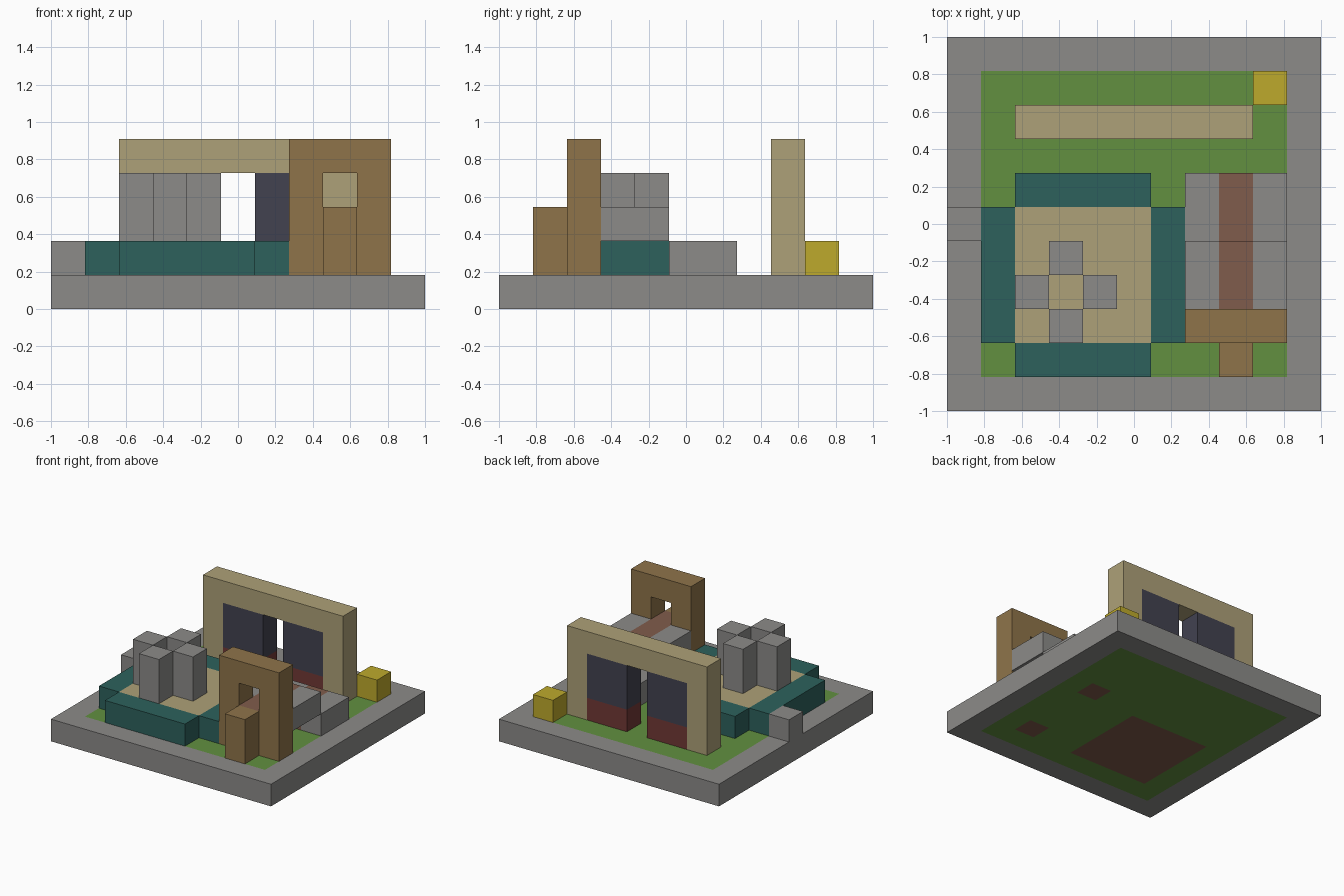
import bpy
import bmesh

N = 11              # blocks along each side of the base
U = 2 / N           # size of one block

if "Cube" in bpy.data.objects:
    bpy.data.objects.remove(bpy.data.objects["Cube"], do_unlink=True)


def material(name, rgb):
    lin = [((c / 255 + 0.055) / 1.055) ** 2.4 for c in rgb] + [1]
    m = bpy.data.materials.new(name)
    m.use_nodes = True
    m.diffuse_color = lin
    m.node_tree.nodes["Principled BSDF"].inputs["Base Color"].default_value = lin
    return m


stone = material("stone grey", (140, 139, 137))
grass = material("grass green", (98, 144, 64))
earth = material("earth brown", (128, 92, 76))
sand = material("pale sand", (174, 161, 120))
teal = material("dark teal", (45, 97, 92))
wood = material("wood brown", (143, 116, 74))
slate = material("dark slate", (66, 66, 80))
red = material("dark red", (114, 57, 54))
gold = material("yellow", (190, 170, 44))


def finish(name, bm, *mats):
    bmesh.ops.recalc_face_normals(bm, faces=bm.faces)
    mesh = bpy.data.meshes.new(name)
    bm.to_mesh(mesh)
    bm.free()
    for m in mats:
        mesh.materials.append(m)
    ob = bpy.data.objects.new(name, mesh)
    bpy.context.collection.objects.link(ob)
    return ob


def prism(name, mat, outline, j0, j1):
    """Extrude an outline of (x, z) block corners from row j0 to row j1."""
    bm = bmesh.new()
    face = bm.faces.new([bm.verts.new((i * U - 1, j0 * U - 1, k * U)) for i, k in outline])
    ext = bmesh.ops.extrude_face_region(bm, geom=[face])["geom"]
    moved = [v for v in ext if isinstance(v, bmesh.types.BMVert)]
    bmesh.ops.translate(bm, verts=moved, vec=(0, (j1 - j0) * U, 0))
    return finish(name, bm, mat)


def block(name, mat, i, j, k, di=1, dj=1, dk=1):
    """Box at block position i, j, k with its size in blocks."""
    return prism(name, mat, [(i, k), (i + di, k), (i + di, k + dk), (i, k + dk)], j, j + dj)


# Ground slab: stone border, grass inside, earth below the heavy parts
bm = bmesh.new()
bmesh.ops.create_grid(bm, x_segments=N, y_segments=N, size=1)
ext = bmesh.ops.extrude_face_region(bm, geom=bm.faces[:])["geom"]
bmesh.ops.translate(bm, verts=[v for v in ext if isinstance(v, bmesh.types.BMVert)], vec=(0, 0, U))
for f in bm.faces:
    c = f.calc_center_median()
    i, j = int((c.x + 1) / U), int((c.y + 1) / U)
    if 0 < i < N - 1 and 0 < j < N - 1:
        f.material_index = 1
        under_sand = 2 <= i <= 5 and 2 <= j <= 5
        if c.z < U / 2 and (under_sand or (i == 8 and j in (2, 6))):
            f.material_index = 2
finish("ground", bm, stone, grass, earth)

# Sandbox with low walls and four pillars
block("sand_fill", sand, 2, 2, 1, 4, 4)
for side, j in (("front", 1), ("back", 6)):
    block("sandbox_wall_" + side, teal, 2, j, 1, di=4)
for side, i in (("right", 1), ("left", 6)):
    block("sandbox_wall_" + side, teal, i, 2, 1, dj=4)
for n, (i, j) in enumerate([(2, 3), (4, 3), (3, 2), (3, 4)]):
    block(f"pillar_{n + 1}", stone, i, j, 2, dk=2)

# Slide tower: arch, front step, and slide between two stepped rails
prism("tower_arch", wood, [(7, 1), (8, 1), (8, 4), (9, 4), (9, 1), (10, 1), (10, 5), (7, 5)], 2, 3)
block("tower_step", wood, 8, 1, 1, dk=2)
block("tower_core", earth, 8, 2, 1, dk=2)
for part, mat, i in (("rail_right", stone, 7), ("slide", earth, 8), ("rail_left", stone, 9)):
    block(part + "_upper", mat, i, 3, 2, dj=2)
    block(part + "_lower", mat, i, 5, 1, dj=2)

# Back gateway with two coloured panels and a gap between them
prism("gateway", sand, [(2, 1), (3, 1), (3, 4), (8, 4), (8, 1), (9, 1), (9, 5), (2, 5)], 8, 9)
for side, i in (("right", 3), ("left", 6)):
    block("panel_base_" + side, red, i, 8, 1, di=2)
    block("panel_" + side, slate, i, 8, 2, di=2, dk=2)

# Loose blocks
block("border_block", stone, 0, 5, 1)
block("yellow_block", gold, 9, 9, 1)
